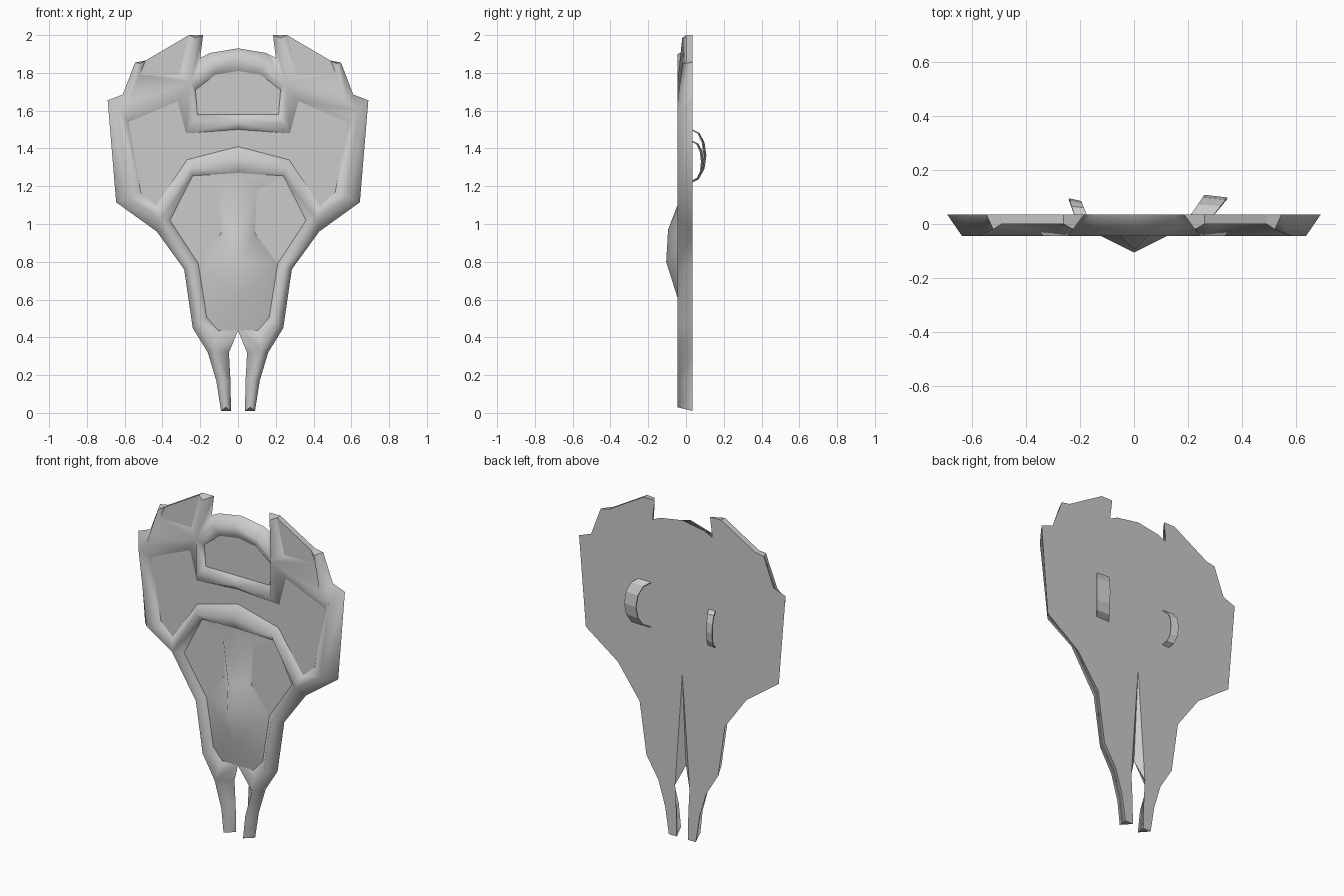
import bpy, bmesh, math
from mathutils import Vector

cube = bpy.data.objects.get("Cube")
if cube:
    bpy.data.objects.remove(cube, do_unlink=True)

BACK, PANEL, CREST, HORN = 0.035, 0.0, -0.045, -0.02

grey = bpy.data.materials.new("shield_grey")
grey.use_nodes = True
grey.diffuse_color = (0.6, 0.6, 0.6, 1)
grey.node_tree.nodes["Principled BSDF"].inputs["Base Color"].default_value = (0.6, 0.6, 0.6, 1)


def line(depth, *pairs):
    """Polyline of (x, z) pairs laid at one depth."""
    return [Vector((x, depth, z)) for x, z in pairs]


def strip(a, b):
    """Quads between two polylines of equal length."""
    return [[a[i], a[i + 1], b[i + 1], b[i]] for i in range(len(a) - 1)]


def build(name, faces, smooth=False, toward=-1, mirror=True):
    """Mesh the polygons, turn them toward the front or back, mirror them."""
    bm = bmesh.new()
    for face in faces:
        pts = [p for i, p in enumerate(face) if (p - face[i - 1]).length > 1e-5]
        bm.faces.new([bm.verts.new(p) for p in pts])
    bmesh.ops.remove_doubles(bm, verts=bm.verts, dist=0.0005)
    bm.normal_update()
    for f in bm.faces:
        if f.normal.y * toward < 0:
            f.normal_flip()
        f.smooth = smooth
    mesh = bpy.data.meshes.new(name)
    bm.to_mesh(mesh)
    bm.free()
    mesh.materials.append(grey)
    obj = bpy.data.objects.new(name, mesh)
    bpy.context.collection.objects.link(obj)
    if mirror:
        obj.modifiers.new("mirror", "MIRROR").use_axis[0] = True
    return obj


# Outer silhouette at the back of the plate
arch_out = line(BACK, (0, 1.93), (.15, 1.905), (.2, 1.88))
horn_out = line(BACK, (.185, 2), (.26, 2))
shoulder_out = line(BACK, (.49, 1.865), (.545, 1.855), (.61, 1.685))
side_out = line(BACK, (.69, 1.655), (.645, 1.115), (.43, .96))
lower_out = line(BACK, (.43, .96), (.285, .76), (.24, .45), (.16, .32), (.115, .17), (.09, .01))
leg_in = line(BACK, (.048, .32), (.04, .17), (.037, .01))

# Crest lines of the raised rim
arch_top = line(CREST, (0, 1.9), (.14, 1.86), (.25, 1.75))
brow = line(CREST, (0, 1.54), (.25, 1.53))
horn_tip, shoulder_tip = line(HORN, (.225, 1.985), (.52, 1.85))
wing_top = line(CREST, (.25, 1.75), (.58, 1.64), (.635, 1.6))
side_top = line(CREST, (.635, 1.6), (.58, 1.14), (.41, 1.03))
frame_top = line(CREST, (.41, 1.03), (.255, 1.3), (0, 1.34))
lower_top = line(CREST, (.41, 1.03), (.25, .775), (.205, .47), (.125, .33), (.08, .17), (.065, .03))

# Edges of the recessed panels
window = line(PANEL, (0, 1.81), (.12, 1.79), (.225, 1.71), (.215, 1.58), (0, 1.58))
wing = line(PANEL, (0, 1.5), (.275, 1.48), (.32, 1.65), (.58, 1.54), (.515, 1.17),
            (.435, 1.095), (.27, 1.34), (0, 1.41))
shoulder = line(PANEL, (.26, 2), (.49, 1.865), (.52, 1.79), (.31, 1.79))
pit = line(PANEL, (.36, 1.02), (.21, .79), (.165, .505), (.105, .435))
pit_corner = line(PANEL, (.24, 1.255))[0]
pit_head = Vector((0, HORN, 1.27))
crotch = Vector((0, PANEL, .435))

# Raised rim: outer slopes, then inner slopes, joined at the crests
bar_join, ridge_join = wing_top[0], wing_top[1]
rim = strip(arch_out, arch_top) + strip(side_out, side_top) + strip(lower_out, lower_top)
rim += [[horn_out[0], horn_tip, bar_join, arch_out[2]],
        [shoulder_out[1], shoulder_tip, ridge_join, shoulder_out[2]],
        [shoulder_out[2], ridge_join, wing_top[2], side_out[0]],
        [horn_tip, shoulder[0], shoulder[3], bar_join],
        [bar_join, shoulder[3], shoulder[2], ridge_join],
        [shoulder_tip, shoulder[1], shoulder[2], ridge_join],
        [bar_join, ridge_join, wing_top[2], wing[3], wing[2]],
        [bar_join, wing[2], wing[1], brow[1]],
        [bar_join, window[2], window[3], brow[1]]]
rim += strip(arch_top, window[:3])
rim += strip(brow, [window[4], window[3]]) + strip(brow, wing[:2])
rim += strip(side_top, wing[3:6]) + strip(frame_top, wing[5:])
rim += strip(frame_top, [pit[0], pit_corner, pit_head])
rim += strip(lower_top[:4], pit) + strip(lower_top[3:], leg_in)
rim += [[lower_top[3], pit[3], crotch], [lower_top[3], crotch, leg_in[0]]]
build("raised_rim", rim, smooth=True)

# Flat ends of the horns, shoulders and legs
shoulder_wall = [shoulder[0], shoulder[1], shoulder_out[0], horn_out[1]]
build("end_caps", [
    [horn_out[0], horn_tip, shoulder[0], horn_out[1]],
    [shoulder_out[0], shoulder[1], shoulder_tip, shoulder_out[1]],
    [lower_out[-1], lower_top[-1], leg_in[-1]],
    shoulder_wall])

# Recessed panels
build("window_panel", [window])
build("wing_panel", [wing])
build("shoulder_panels", [shoulder])

# Central boss with its spine, and the flat panels beside it
waist = line(PANEL, (.1, 1.18), (.09, .95))
boss_edge = [pit_corner] + waist + pit[1:]
spine = [pit_head] + [Vector((0, y, z)) for z, y in
                      ((1.1, -.045), (.97, -.095), (.8, -.105), (.61, -.045))] + [crotch]
build("boss", strip(boss_edge, spine), smooth=True)
build("boss_side_panels", [[pit_corner, pit[0], pit[1], waist[1], waist[0]]])

# Back plate with a narrow groove running down to the legs
groove_top = Vector((0, BACK, 1))
outline = (arch_out + horn_out + shoulder_out + side_out + lower_out[1:]
           + leg_in[::-1] + [groove_top])
build("back_plate", [outline, [groove_top, leg_in[0], crotch]], toward=1)


# Arm straps bowed out from the back
def strap(name, x, width, lean, height, low, high, steps=6):
    edges = [[], []]
    for i in range(steps + 1):
        t = math.pi * i / steps
        bow = math.sin(t)
        z = (low + high) / 2 - math.cos(t) * (high - low) / 2
        for k, edge in enumerate(edges):
            edge.append(Vector((x + k * width + lean * bow,
                                BACK + (height - k * 0.01) * bow, z)))
    obj = build(name, strip(*edges), toward=1, mirror=False)
    obj.modifiers.new("thickness", "SOLIDIFY").thickness = 0.006


strap("left_arm_strap", .21, .085, .05, .073, 1.225, 1.5)
strap("right_arm_strap", -.22, .045, -.02, .06, 1.22, 1.44)
